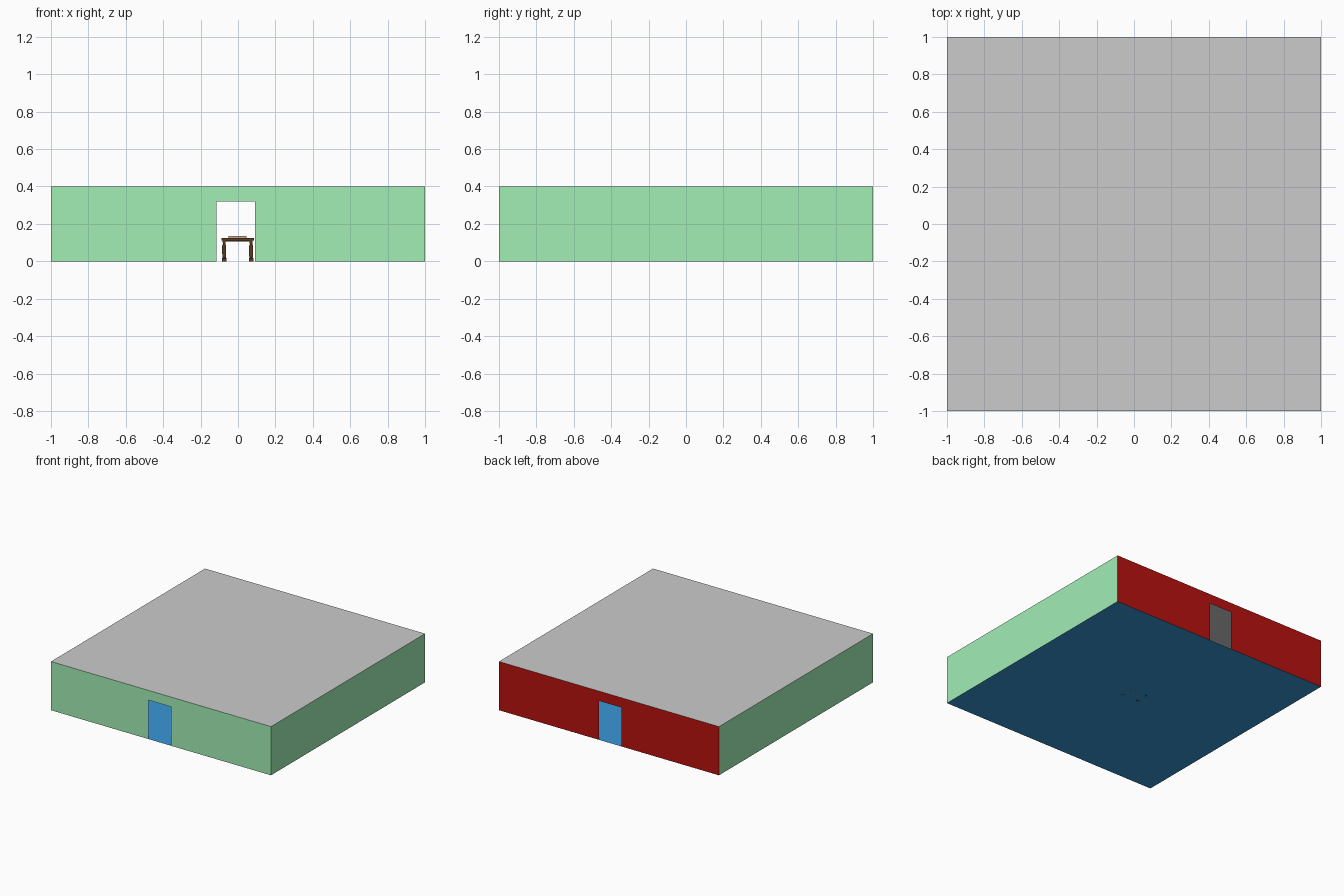
import bpy, bmesh
from mathutils import Vector

if "Cube" in bpy.data.objects:
    bpy.data.objects.remove(bpy.data.objects["Cube"])

H, DOOR_L, DOOR_R, DOOR_H = 0.40, -0.115, 0.09, 0.32


def material(name, rgb):
    m = bpy.data.materials.new(name)
    m.diffuse_color = (*rgb, 1)
    m.use_nodes = True
    m.node_tree.nodes["Principled BSDF"].inputs["Base Color"].default_value = m.diffuse_color
    return m


green = material("green_paint", (0.36, 0.85, 0.46))
red = material("red_paint", (0.48, 0.006, 0.005))
blue = material("blue_floor", (0.04, 0.31, 0.67))
brown = material("dark_wood", (0.10, 0.045, 0.015))
tan = material("tan", (0.60, 0.42, 0.25))


def finish(name, bm, mat=None):
    me = bpy.data.meshes.new(name)
    bm.to_mesh(me)
    bm.free()
    ob = bpy.data.objects.new(name, me)
    bpy.context.collection.objects.link(ob)
    if mat:
        me.materials.append(mat)
    return ob


def sheet(name, points, mat=None):
    bm = bmesh.new()
    bm.faces.new([bm.verts.new(p) for p in points])
    return finish(name, bm, mat)


def box(name, center, size, mat, bevel=0):
    bm = bmesh.new()
    bmesh.ops.create_cube(bm, size=1)
    for v in bm.verts:
        v.co = Vector(a * b for a, b in zip(v.co, size)) + Vector(center)
    if bevel:
        bmesh.ops.bevel(bm, geom=bm.edges[:], offset=bevel, segments=1, affect='EDGES')
    return finish(name, bm, mat)


# Floor and ceiling
for name, z, mat in (("floor", 0, blue), ("ceiling", H, None)):
    pts = [(-1, -1, z), (1, -1, z), (1, 1, z), (-1, 1, z)]
    sheet(name, pts if z else pts[::-1], mat)

# Plain side walls
for name, s in (("left_wall", -1), ("right_wall", 1)):
    sheet(name, [(s, -s, 0), (s, s, 0), (s, s, H), (s, -s, H)], green)

# Front and back walls, outlined around the doorway
outline = [(-1, 0), (DOOR_L, 0), (DOOR_L, DOOR_H), (DOOR_R, DOOR_H),
           (DOOR_R, 0), (1, 0), (1, H), (-1, H)]
sheet("front_wall", [(x, -1, z) for x, z in outline], green)
sheet("back_wall", [(x, 1, z) for x, z in reversed(outline)], red)

# Table top with an item lying on it
box("table_top", (-0.002, 0, 0.118), (0.174, 0.126, 0.015), brown, 0.002)
box("table_apron", (-0.002, 0, 0.108), (0.150, 0.102, 0.006), brown)
box("tray", (-0.002, 0, 0.1305), (0.095, 0.07, 0.010), tan)

# Square stepped legs: half width at each height
profile = [(0, 0.012), (0.016, 0.012), (0.020, 0.008), (0.026, 0.010),
           (0.084, 0.011), (0.090, 0.007), (0.112, 0.008)]
for sx in (-1, 1):
    for sy in (-1, 1):
        bm = bmesh.new()
        cx, cy = sx * 0.072 - 0.002, sy * 0.048
        rings = [[bm.verts.new((cx + a * r, cy + b * r, z))
                  for a, b in ((-1, -1), (1, -1), (1, 1), (-1, 1))] for z, r in profile]
        for lo, hi in zip(rings, rings[1:]):
            for i in range(4):
                j = (i + 1) % 4
                bm.faces.new((lo[i], lo[j], hi[j], hi[i]))
        bm.faces.new(rings[0][::-1])
        bm.faces.new(rings[-1])
        finish(("back" if sy > 0 else "front") + ("_right" if sx > 0 else "_left") + "_leg", bm, brown)
